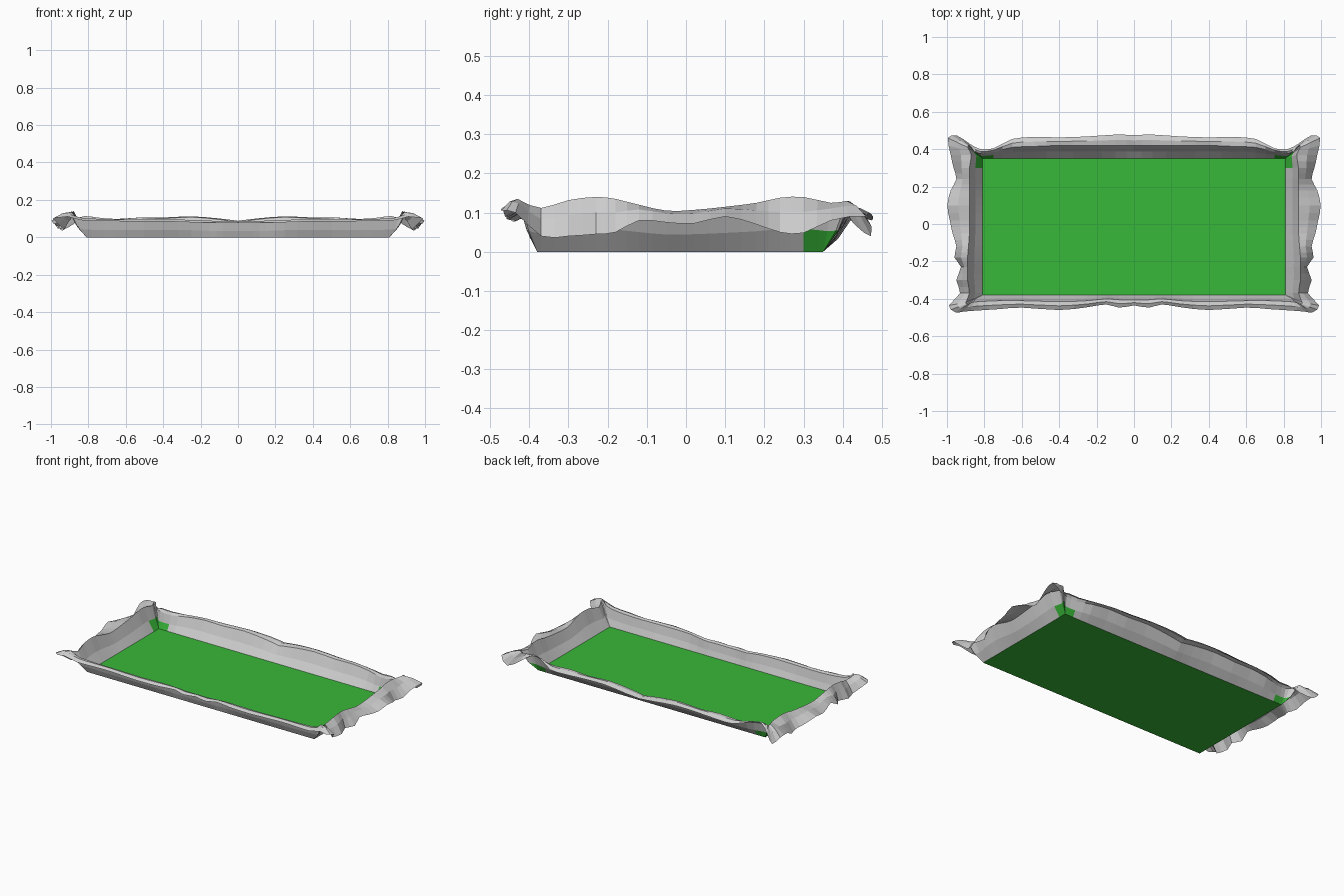
import bpy, bmesh
from mathutils import Vector

if "Cube" in bpy.data.objects:
    bpy.data.objects.remove(bpy.data.objects["Cube"])

FX, FY0, FY1 = 0.81, -0.38, 0.35      # floor half width, front and back edges

# Right half of the crumpled rim, one row per fold:
# (position along edge, crest out, crest z, lip out, lip z)
front = [(0, -.405, .08, -.435, .078), (.08, -.405, .08, -.447, .075),
         (.15, -.40, .082, -.43, .08), (.25, -.41, .09, -.445, .08),
         (.4, -.415, .09, -.46, .085), (.6, -.41, .09, -.447, .085),
         (.72, -.41, .092, -.455, .088), (.83, -.415, .10, -.462, .09)]
side = [(-.37, .88, .112, .93, .04), (-.30, .89, .132, .95, .04),
        (-.23, .89, .14, .925, .045), (-.18, .89, .135, .96, .05),
        (-.12, .885, .12, .95, .08), (-.05, .88, .105, .97, .075),
        (.02, .88, .107, .985, .072), (.10, .88, .115, .998, .09),
        (.18, .88, .125, .98, .07), (.24, .88, .138, .95, .05),
        (.30, .88, .14, .965, .048), (.37, .87, .125, .98, .08)]
back = [(.82, .375, .10, .40, .11), (.75, .385, .09, .405, .105),
        (.65, .41, .095, .455, .085), (.53, .415, .105, .465, .09),
        (.4, .42, .10, .463, .095), (.25, .42, .108, .468, .10),
        (.1, .42, .095, .478, .09), (0, .42, .08, .475, .08)]


def along_x(rows):
    return [(Vector((t, c, cz)), Vector((t, l, lz))) for t, c, cz, l, lz in rows]


def along_y(rows):
    return [(Vector((c, t, cz)), Vector((l, t, lz))) for t, c, cz, l, lz in rows]


# Flared corner points
front_corner = [(Vector((.87, -.42, .115)), Vector((.91, -.468, .11))),
                (Vector((.89, -.43, .135)), Vector((.955, -.472, .105))),
                (Vector((.90, -.42, .13)), Vector((.99, -.435, .10)))]
back_corner = [(Vector((.89, .41, .13)), Vector((.995, .46, .09))),
               (Vector((.88, .42, .125)), Vector((.945, .472, .04))),
               (Vector((.86, .395, .11)), Vector((.88, .43, .07)))]
folds = along_x(front) + front_corner + along_y(side) + back_corner + along_x(back)


def spline(a, b, c, d, t):
    return 0.5 * (2*b + (c - a)*t + (2*a - 5*b + 4*c - d)*t*t + (3*b - a - 3*c + d)*t**3)


def resample(points, steps=2):
    out, n = [], len(points)
    for i in range(n - 1):
        p = [points[max(0, min(n - 1, i + k))] for k in (-1, 0, 1, 2)]
        out += [spline(*p, s / steps) for s in range(steps)]
    return out + [points[-1]]


crests = resample([f[0] for f in folds])
lips = resample([f[1] for f in folds])

# Cross-section of each fold: floor edge, wall, crest, lip
columns = []
for crest, lip in zip(crests, lips):
    base = Vector((min(FX, max(0, crest.x)), min(FY1, max(FY0, crest.y)), 0))
    wall = base.lerp(crest, 0.55)
    wall.z = crest.z * 0.42
    roll = crest.lerp(lip, 0.5) + Vector((0, 0, 0.008))
    columns.append((base, wall, crest, roll, lip))

rim_bm, floor_bm = bmesh.new(), bmesh.new()
for a, b in zip(columns, columns[1:]):
    for r in range(4):
        # floor colour creeps up the wall at the back corners
        green = r == 0 and all(c[0].y > 0.29 and c[0].x > 0.74 for c in (a, b))
        bm = floor_bm if green else rim_bm
        quad = []
        for p in (a[r], a[r + 1], b[r + 1], b[r]):
            if not any((p - q).length < 1e-5 for q in quad):
                quad.append(p)
        if len(quad) > 2:
            bm.faces.new([bm.verts.new(p) for p in quad])

# Flat floor panel (right half)
floor_bm.faces.new([floor_bm.verts.new(p) for p in
                    ((0, FY0, 0), (FX, FY0, 0), (FX, FY1, 0), (0, FY1, 0))])


def finish(bm, name):
    bmesh.ops.remove_doubles(bm, verts=bm.verts, dist=1e-5)
    for f in bm.faces:
        f.normal_update()
        if f.normal.z < 0:
            f.normal_flip()
    mesh = bpy.data.meshes.new(name)
    bm.to_mesh(mesh)
    bm.free()
    obj = bpy.data.objects.new(name, mesh)
    bpy.context.collection.objects.link(obj)
    mirror = obj.modifiers.new("Mirror", 'MIRROR')
    mirror.use_clip = True
    return obj


finish(rim_bm, "crumpled_rim")
floor = finish(floor_bm, "tray_floor")
mat = bpy.data.materials.new("green")
mat.diffuse_color = (0.04, 0.48, 0.04, 1)
mat.use_nodes = True
mat.node_tree.nodes["Principled BSDF"].inputs["Base Color"].default_value = mat.diffuse_color
floor.data.materials.append(mat)
